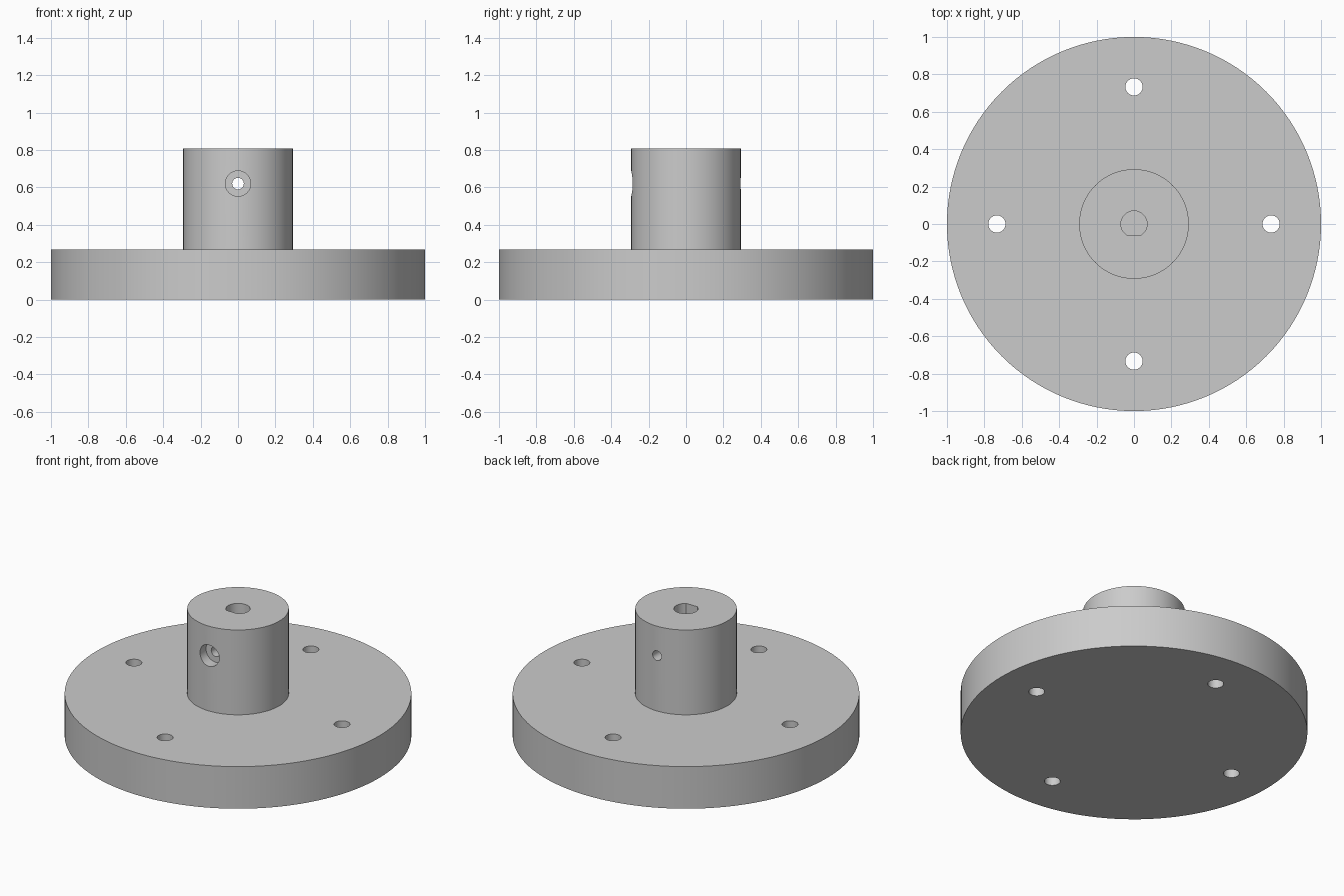
import bpy, bmesh, math
from mathutils import Matrix, Vector

if "Cube" in bpy.data.objects:
    bpy.data.objects.remove(bpy.data.objects["Cube"])

BASE_H, HUB_H = 0.268, 0.808
SCREW_Z = 0.62

metal = bpy.data.materials.new("grey metal")
metal.diffuse_color = (0.6, 0.6, 0.6, 1)
metal.use_nodes = True
metal.node_tree.nodes["Principled BSDF"].inputs["Base Color"].default_value = metal.diffuse_color


def prism(bm, points, z0, z1, matrix=Matrix()):
    """Extrude a closed outline from z0 to z1 and place it with a matrix."""
    low = [bm.verts.new(matrix @ Vector((x, y, z0))) for x, y in points]
    high = [bm.verts.new(matrix @ Vector((x, y, z1))) for x, y in points]
    n = len(points)
    bm.faces.new(low[::-1])
    bm.faces.new(high)
    for i in range(n):
        j = (i + 1) % n
        bm.faces.new((low[i], low[j], high[j], high[i]))


def circle(r, n, cx=0.0, cy=0.0):
    return [(cx + r * math.cos(2 * math.pi * i / n),
             cy + r * math.sin(2 * math.pi * i / n)) for i in range(n)]


def make(name, build, material=None):
    bm = bmesh.new()
    build(bm)
    bmesh.ops.recalc_face_normals(bm, faces=bm.faces)
    mesh = bpy.data.meshes.new(name)
    bm.to_mesh(mesh)
    bm.free()
    obj = bpy.data.objects.new(name, mesh)
    bpy.context.collection.objects.link(obj)
    if material:
        mesh.materials.append(material)
    return obj


# Stepped body: one closed profile spun round z, disc and hub in one piece
def body(bm):
    profile = [(0, 0), (1, 0), (1, BASE_H), (0.293, BASE_H), (0.293, HUB_H), (0, HUB_H)]
    verts = [bm.verts.new((r, 0, z)) for r, z in profile]
    edges = [bm.edges.new(p) for p in zip(verts, verts[1:])]
    bmesh.ops.spin(bm, geom=verts + edges, cent=(0, 0, 0), axis=(0, 0, 1),
                   angle=2 * math.pi, steps=128, use_duplicate=False)
    bmesh.ops.remove_doubles(bm, verts=bm.verts, dist=1e-5)
    # merge the flat fans into single faces
    bmesh.ops.dissolve_limit(bm, angle_limit=0.001, verts=bm.verts, edges=bm.edges)


# Four bolt holes through the disc
def bolt_holes(bm):
    for k in range(4):
        a = k * math.pi / 2
        prism(bm, circle(0.046, 40, 0.733 * math.cos(a), 0.733 * math.sin(a)), -0.1, 0.5)


# Blind D-shaped shaft bore, flat side to the front
def shaft_bore(bm):
    start = math.asin(-0.058 / 0.07)
    sweep = math.pi - 2 * start
    pts = [(0.07 * math.cos(start + sweep * i / 40),
            0.07 * math.sin(start + sweep * i / 40)) for i in range(41)]
    prism(bm, pts, BASE_H, 1.0)


# Set-screw hole across the hub, with a counterbore at the front
ACROSS = Matrix.Translation((0, 0, SCREW_Z)) @ Matrix.Rotation(math.pi / 2, 4, 'X')


def screw_hole(bm):
    prism(bm, circle(0.031, 32), -0.5, 0.5, ACROSS)


def counterbore(bm):
    prism(bm, circle(0.068, 40), 0.225, 0.5, ACROSS)


hub = make("flanged_hub", body, metal)
for name, build in (("bolt_hole_cutter", bolt_holes), ("shaft_bore_cutter", shaft_bore),
                    ("screw_hole_cutter", screw_hole), ("counterbore_cutter", counterbore)):
    cutter = make(name, build)
    mod = hub.modifiers.new(name, 'BOOLEAN')
    mod.operation = 'DIFFERENCE'
    mod.solver = 'EXACT'
    mod.object = cutter
    bpy.context.view_layer.objects.active = hub
    bpy.ops.object.modifier_apply(modifier=name)
    bpy.data.objects.remove(cutter)

bpy.ops.object.select_all(action='DESELECT')
hub.select_set(True)
bpy.context.view_layer.objects.active = hub
bpy.ops.object.shade_smooth_by_angle(angle=math.radians(30))
